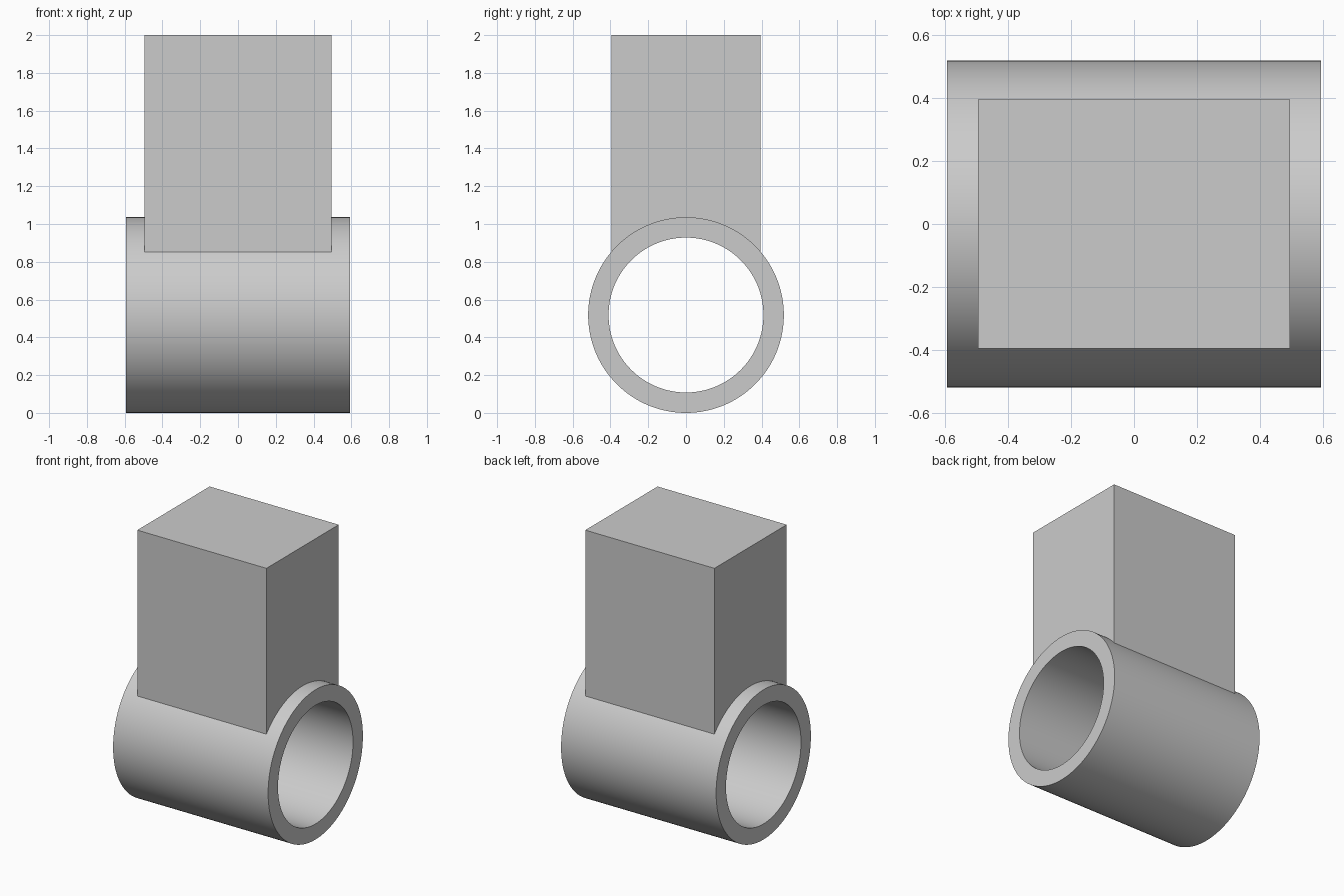
import bpy
import bmesh
from math import asin, cos, sin, tau, radians

cube = bpy.data.objects.get("Cube")
if cube:
    bpy.data.objects.remove(cube, do_unlink=True)

OUTER, INNER = 0.518, 0.41      # tube radii
TUBE_HALF = 0.593               # half length along x
BLOCK_X, BLOCK_Y = 0.494, 0.395
SEGMENTS = 128

grey = bpy.data.materials.new("plain grey")
grey.use_nodes = True
colour = (0.6, 0.6, 0.6, 1)
grey.diffuse_color = colour
grey.node_tree.nodes["Principled BSDF"].inputs["Base Color"].default_value = colour


def finish(name, bm):
    bmesh.ops.recalc_face_normals(bm, faces=bm.faces)
    mesh = bpy.data.meshes.new(name)
    bm.to_mesh(mesh)
    bm.free()
    mesh.materials.append(grey)
    obj = bpy.data.objects.new(name, mesh)
    bpy.context.collection.objects.link(obj)
    bpy.ops.object.select_all(action="DESELECT")
    obj.select_set(True)
    bpy.context.view_layer.objects.active = obj
    bpy.ops.object.shade_smooth_by_angle(angle=radians(30))
    return obj


# Horizontal tube: a rectangular wall section swept round the x axis
bm = bmesh.new()
section = [(-TUBE_HALF, OUTER), (TUBE_HALF, OUTER), (TUBE_HALF, INNER), (-TUBE_HALF, INNER)]
rings = []
for i in range(SEGMENTS):
    a = tau * i / SEGMENTS
    rings.append([bm.verts.new((x, r * sin(a), OUTER + r * cos(a))) for x, r in section])
for i, ring in enumerate(rings):
    after = rings[(i + 1) % SEGMENTS]
    for j in range(4):
        k = (j + 1) % 4
        bm.faces.new((ring[j], ring[k], after[k], after[j]))
finish("tube", bm)

# Upright block with an arched underside seated within the tube wall
bm = bmesh.new()
seat = (OUTER + INNER) / 2
limit = asin(BLOCK_Y / seat)
steps = 32
angles = [limit * (2 * i / steps - 1) for i in range(steps + 1)]
profile = [(seat * sin(a), OUTER + seat * cos(a)) for a in angles]
profile += [(BLOCK_Y, 2), (-BLOCK_Y, 2)]
end = bm.faces.new([bm.verts.new((-BLOCK_X, y, z)) for y, z in profile])
extruded = bmesh.ops.extrude_face_region(bm, geom=[end], use_keep_orig=True)
moved = [v for v in extruded["geom"] if isinstance(v, bmesh.types.BMVert)]
bmesh.ops.translate(bm, verts=moved, vec=(2 * BLOCK_X, 0, 0))
finish("upright_block", bm)
